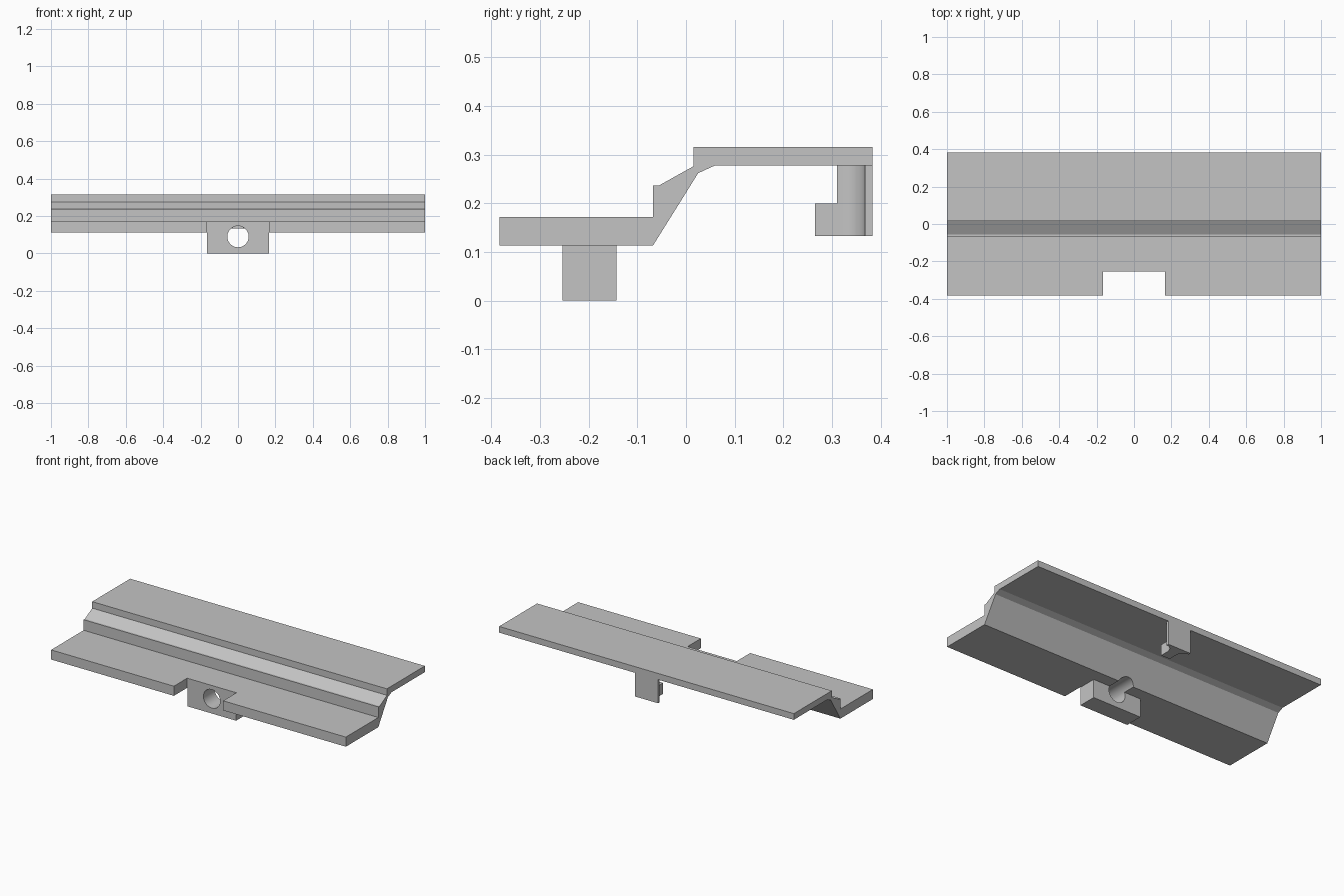
import bpy
import math

cube = bpy.data.objects.get("Cube")
if cube:
    bpy.data.objects.remove(cube, do_unlink=True)

grey = bpy.data.materials.new("plain_grey")
grey.use_nodes = True
grey.diffuse_color = (0.55, 0.55, 0.55, 1)
grey.node_tree.nodes["Principled BSDF"].inputs["Base Color"].default_value = (0.55, 0.55, 0.55, 1)


def prism(name, outline, low, high, place):
    """Extrude a closed outline; place(a, b, t) maps it into space."""
    n = len(outline)
    verts = [place(a, b, t) for t in (low, high) for a, b in outline]
    faces = [list(range(n))[::-1], list(range(n, 2 * n))]
    faces += [[i, (i + 1) % n, (i + 1) % n + n, i + n] for i in range(n)]
    mesh = bpy.data.meshes.new(name)
    mesh.from_pydata(verts, [], faces)
    mesh.materials.append(grey)
    obj = bpy.data.objects.new(name, mesh)
    bpy.context.collection.objects.link(obj)
    return obj


def along_x(a, b, t):
    return (t, a, b)


def along_z(a, b, t):
    return (a, b, t)


def box(name, x, y0, y1, z0, z1):
    return prism(name, [(-x, y0), (x, y0), (x, y1), (-x, y1)], z0, z1, along_z)


def combine(target, helper, operation):
    mod = target.modifiers.new(operation.lower(), "BOOLEAN")
    mod.operation = operation
    mod.solver = "EXACT"
    mod.object = helper
    bpy.context.view_layer.objects.active = target
    bpy.ops.object.modifier_apply(modifier=mod.name)
    bpy.data.objects.remove(helper, do_unlink=True)


def smooth(obj):
    bpy.ops.object.select_all(action="DESELECT")
    obj.select_set(True)
    bpy.context.view_layer.objects.active = obj
    bpy.ops.object.shade_smooth_by_angle(angle=math.radians(20))


# Stepped panel with its sloping web
section = [(-0.383, 0.113), (-0.068, 0.113), (0.025, 0.262), (0.06, 0.278),
           (0.383, 0.278), (0.383, 0.316), (0.015, 0.316), (0.015, 0.276),
           (-0.055, 0.237), (-0.068, 0.237), (-0.068, 0.172), (-0.383, 0.172)]
panel = prism("stepped_panel", section, -1, 1, along_x)

# Front notch, mounting block behind it, and bolt hole through both
combine(panel, box("notch_cutter", 0.167, -0.5, -0.254, 0.05, 0.3), "DIFFERENCE")
combine(panel, box("mounting_block", 0.165, -0.254, -0.143, 0, 0.15), "UNION")
bpy.ops.mesh.primitive_cylinder_add(vertices=48, radius=0.057, depth=0.5,
                                    location=(0, -0.15, 0.09),
                                    rotation=(math.pi / 2, 0, 0))
combine(panel, bpy.context.object, "DIFFERENCE")
smooth(panel)

# Rear catch: wide back with concave flanks running into a narrow stem
wide, narrow, stem_y = 0.078, 0.03, 0.32
radius = wide - narrow
flank = []
for i in range(13):
    angle = math.pi / 2 * (1 + i / 12)
    flank.append((wide + radius * math.cos(angle), stem_y + radius * math.sin(angle)))
half = [(wide, 0.383)] + flank + [(narrow, 0.31)]
plan = half + [(-x, y) for x, y in reversed(half)]
catch = prism("rear_catch", plan[::-1], 0.133, 0.278, along_z)
smooth(catch)

# Toe at the foot of the catch
toe = box("catch_toe", narrow, 0.265, 0.31, 0.133, 0.2)
